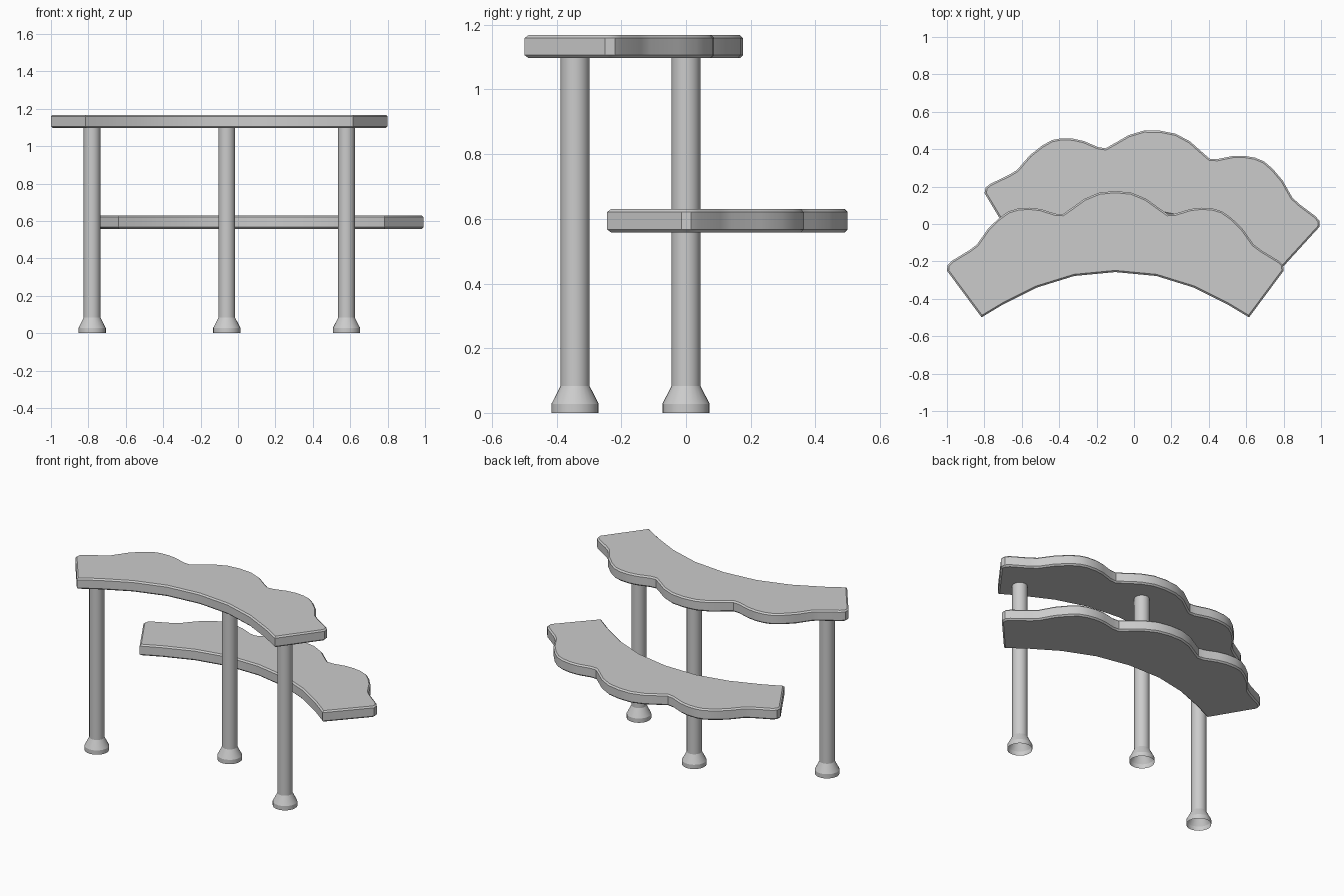
import bpy, bmesh
from math import cos, sin, pi, radians

if "Cube" in bpy.data.objects:
    bpy.data.objects.remove(bpy.data.objects["Cube"])

# Half outline of a scalloped shelf: back peak -> end -> front arc
HALF = [(0, .176), (.085, .168), (.165, .135), (.23, .088), (.28, .053), (.32, .055),
        (.40, .08), (.46, .087), (.52, .083), (.57, .068), (.62, .033), (.68, -.025),
        (.74, -.11), (.78, -.14), (.875, -.198), (.897, -.22), (.9, -.25),
        (.715, -.499), (.60, -.43), (.42, -.34), (.22, -.278), (0, -.257)]
OUTLINE = HALF + [(-x, y) for x, y in HALF[-2:0:-1]]
OUTLINE = [(x - .1, y) for x, y in OUTLINE]


def finish(name, bm, angle):
    bmesh.ops.recalc_face_normals(bm, faces=bm.faces)
    me = bpy.data.meshes.new(name)
    bm.to_mesh(me)
    bm.free()
    ob = bpy.data.objects.new(name, me)
    bpy.context.collection.objects.link(ob)
    bpy.ops.object.select_all(action='DESELECT')
    ob.select_set(True)
    bpy.context.view_layer.objects.active = ob
    bpy.ops.object.shade_smooth_by_angle(angle=radians(angle))
    return ob


def shelf(name, z0, z1):
    bm = bmesh.new()
    face = bm.faces.new([bm.verts.new((x, y, z0)) for x, y in OUTLINE])
    ext = bmesh.ops.extrude_face_region(bm, geom=[face], use_keep_orig=True)
    for v in ext["geom"]:
        if isinstance(v, bmesh.types.BMVert):
            v.co.z = z1
    bmesh.ops.recalc_face_normals(bm, faces=bm.faces)
    # Chamfer the top and bottom rims
    rims = [e for e in bm.edges if e.verts[0].co.z == e.verts[1].co.z]
    bmesh.ops.bevel(bm, geom=rims, offset=.009, segments=1, affect='EDGES')
    return finish(name, bm, 30)


def leg(name, x, y, sides=24):
    # Hollow-bottomed foot flaring out from a straight round post
    profile = [(.073, 0), (.073, .028), (.045, .083), (.045, 1.1)]
    bm = bmesh.new()
    rings = [[bm.verts.new((x + r * cos(2 * pi * i / sides), y + r * sin(2 * pi * i / sides), z))
              for i in range(sides)] for r, z in profile]
    for a, b in zip(rings, rings[1:]):
        for i in range(sides):
            j = (i + 1) % sides
            bm.faces.new((a[i], a[j], b[j], b[i]))
    return finish(name, bm, 25)


# Shelves: the lower one is shifted back and turned slightly
shelf("upper_shelf", 1.097, 1.168)
lower = shelf("lower_shelf", .558, .63)
lower.location = (.221, .314, 0)
lower.rotation_euler.z = -.1

# Legs
leg("left_leg", -.78, -.343)
leg("middle_leg", -.06, 0)
leg("right_leg", .58, -.343)
